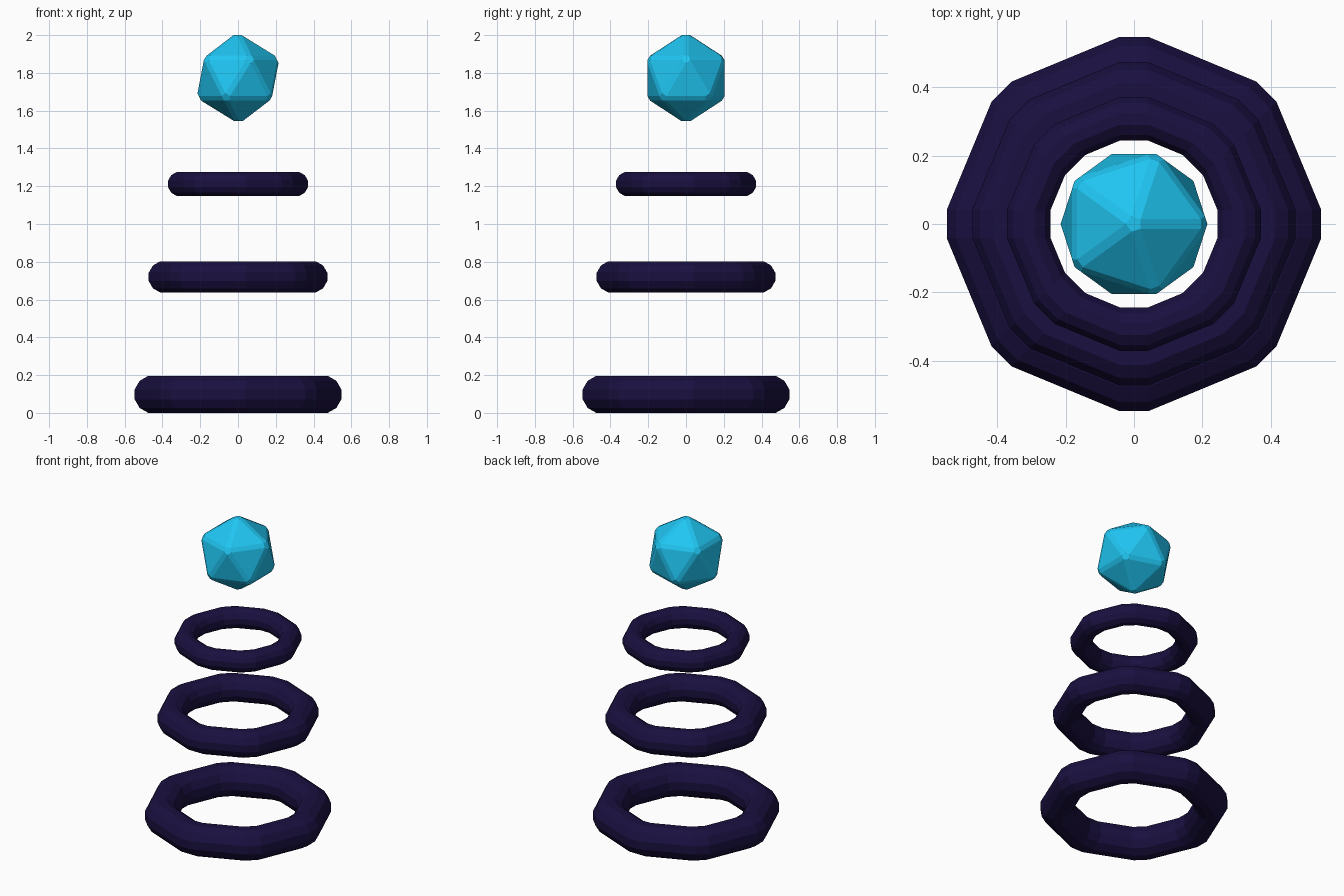
import bpy, bmesh, math
from mathutils import Matrix

if "Cube" in bpy.data.objects:
    bpy.data.objects.remove(bpy.data.objects["Cube"])


def material(name, color):
    m = bpy.data.materials.new(name)
    m.diffuse_color = (*color, 1)
    m.use_nodes = True
    m.node_tree.nodes["Principled BSDF"].inputs["Base Color"].default_value = m.diffuse_color
    return m


def finish(bm, name, mat):
    bmesh.ops.recalc_face_normals(bm, faces=bm.faces)
    me = bpy.data.meshes.new(name)
    bm.to_mesh(me)
    bm.free()
    me.materials.append(mat)
    ob = bpy.data.objects.new(name, me)
    bpy.context.collection.objects.link(ob)
    return ob


def ring(name, mid, h, z, cut, mat):
    """Octagonal ring with chamfered corners and a twelve-sided section."""
    bm = bmesh.new()
    r = h / math.cos(math.pi / 12)
    section = [(r * math.cos(a), r * math.sin(a))
               for a in (math.pi / 12 + k * math.pi / 6 for k in range(12))]
    s, c = cut * math.sin(math.pi / 8), cut * math.cos(math.pi / 8)
    loops = []
    for k in range(8):
        ca, sa = math.cos(k * math.pi / 4), math.sin(k * math.pi / 4)
        for t in (-c, c):
            loops.append([bm.verts.new(((mid + p) * ca - t * sa,
                                        (mid + p) * sa + t * ca, z + q))
                          for p, q in section])
    for i in range(16):
        a, b = loops[i], loops[(i + 1) % 16]
        for j in range(12):
            n = (j + 1) % 12
            bm.faces.new((a[j], b[j], b[n], a[n]))
    return finish(bm, name, mat)


dark = material("dark_indigo", (0.010, 0.005, 0.05))
cyan = material("cyan_crystal", (0.014, 0.56, 0.89))

# Three stacked floating rings, shrinking upwards
ring("bottom_ring", 0.449, 0.098, 0.098, 0.045, dark)
ring("middle_ring", 0.390, 0.0825, 0.72, 0.045, dark)
ring("top_ring", 0.307, 0.0635, 1.212, 0.045, dark)

# Floating crystal: icosahedron with chamfered edges
bm = bmesh.new()
bmesh.ops.create_icosphere(bm, subdivisions=1, radius=0.246,
                           matrix=Matrix.Translation((0, 0, 1.772)))
bmesh.ops.bevel(bm, geom=bm.edges[:], offset=0.015, offset_type='OFFSET',
                segments=1, profile=0.5, affect='EDGES')
finish(bm, "crystal", cyan)
